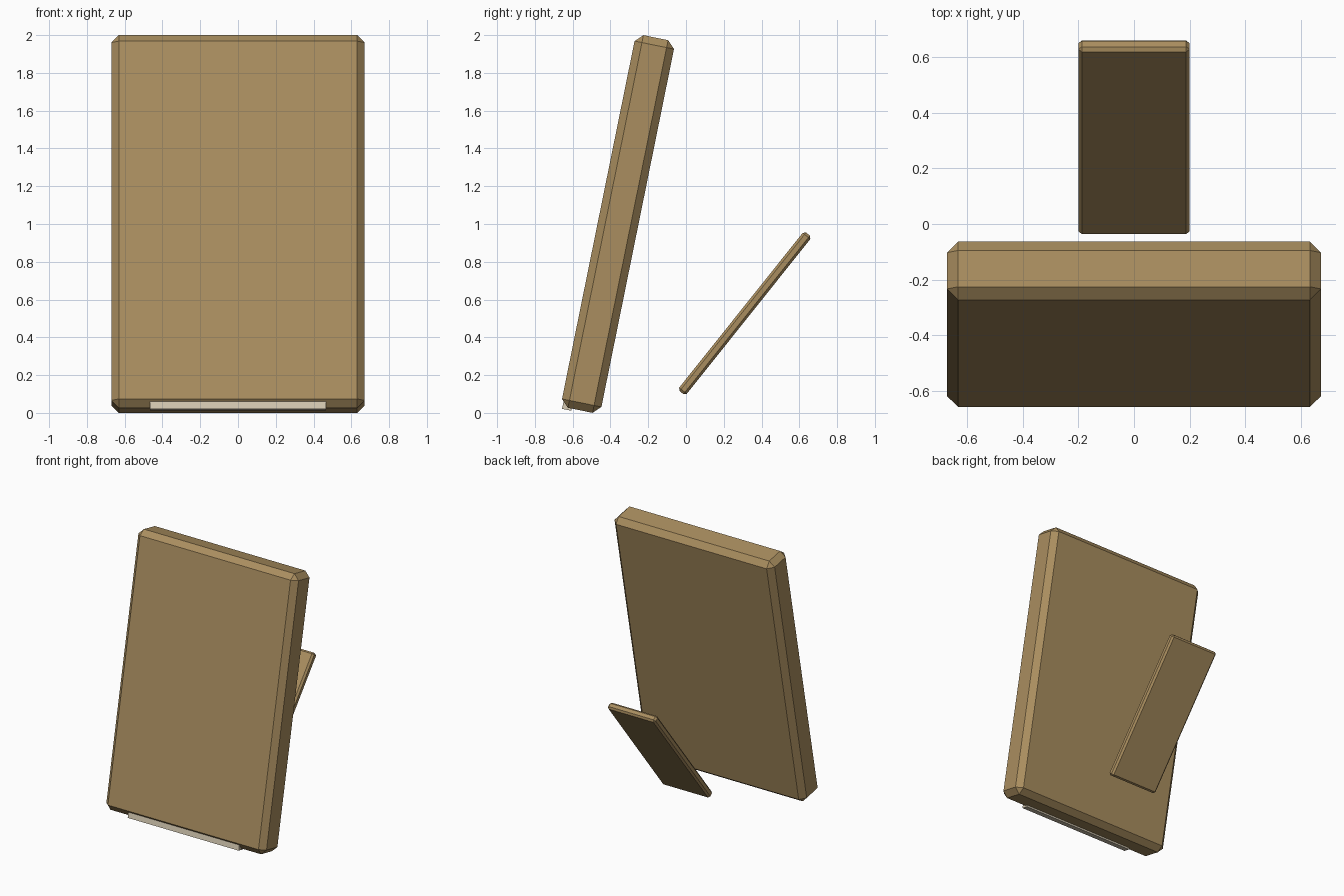
import bpy
import bmesh
from math import radians
from mathutils import Matrix, Vector

default_cube = bpy.data.objects.get("Cube")
if default_cube:
    bpy.data.objects.remove(default_cube, do_unlink=True)


def make_material(name, rgb):
    mat = bpy.data.materials.new(name)
    mat.use_nodes = True
    color = (*rgb, 1.0)
    mat.diffuse_color = color
    mat.node_tree.nodes["Principled BSDF"].inputs["Base Color"].default_value = color
    return mat


def chamfered_board(name, size, centre, tilt, chamfer, mat):
    """Box with single-segment chamfers, leaning back by tilt degrees."""
    bm = bmesh.new()
    bmesh.ops.create_cube(bm, size=1.0)
    bmesh.ops.scale(bm, vec=size, verts=bm.verts)
    if chamfer:
        bmesh.ops.bevel(bm, geom=bm.edges[:], offset=chamfer, segments=1,
                        affect='EDGES', profile=0.5)
    mesh = bpy.data.meshes.new(name)
    bm.to_mesh(mesh)
    bm.free()
    mesh.materials.append(mat)
    obj = bpy.data.objects.new(name, mesh)
    obj.location = centre
    obj.rotation_euler.x = -radians(tilt)
    bpy.context.collection.objects.link(obj)
    return obj


tan = make_material("tan cardboard", (0.40, 0.27, 0.115))
cream = make_material("cream strip", (0.66, 0.58, 0.44))

# Main leaning panel
PANEL_TILT = 11.46
panel_centre = Vector((0, -0.36, 1.0))
chamfered_board("panel", (1.342, 0.213, 2.013), panel_centre, PANEL_TILT, 0.04, tan)

# Pale strip set into the lower front edge of the panel
offset = Matrix.Rotation(-radians(PANEL_TILT), 3, 'X') @ Vector((0, -0.071, -0.993))
chamfered_board("bottom_strip", (0.93, 0.05, 0.05), panel_centre + offset, PANEL_TILT, 0, cream)

# Thin support board behind the panel
chamfered_board("rear_support", (0.4, 0.052, 1.074), (0, 0.311, 0.527), 38.6, 0.013, tan)
